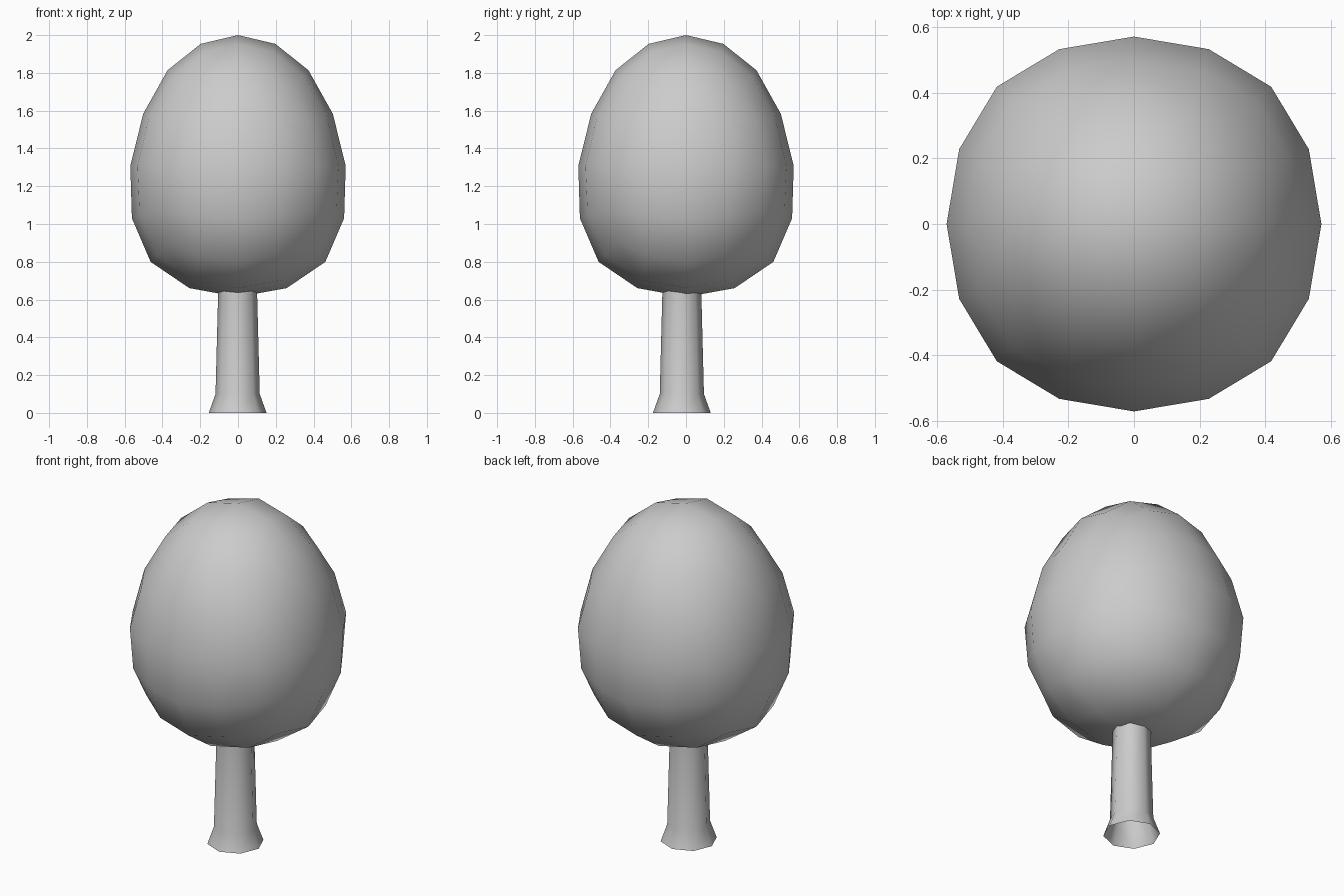
import bpy, bmesh, math

if "Cube" in bpy.data.objects:
    bpy.data.objects.remove(bpy.data.objects["Cube"])


def finish(name, bm):
    bmesh.ops.recalc_face_normals(bm, faces=bm.faces)
    for f in bm.faces:
        f.smooth = True
    me = bpy.data.meshes.new(name)
    bm.to_mesh(me)
    bm.free()
    ob = bpy.data.objects.new(name, me)
    bpy.context.collection.objects.link(ob)
    return ob


# Crown: tapered box rounded into an egg by two subdivision levels
bm = bmesh.new()
bmesh.ops.create_cube(bm, size=2)
for v in bm.verts:
    half = 0.51 if v.co.z > 0 else 0.788
    v.co = (v.co.x * half, v.co.y * half, 1.307 + v.co.z * 0.789)
crown = finish("crown", bm)
sub = crown.modifiers.new("round", 'SUBSURF')
sub.levels = sub.render_levels = 2
sub.use_limit_surface = False

# Trunk: open eight-sided tube with a flared foot, set slightly forward
SIDES = 8
profile = [(0.153, 0.0), (0.117, 0.10), (0.102, 0.68)]
bm = bmesh.new()
rings = []
for r, z in profile:
    rings.append([bm.verts.new((r * math.cos(math.tau * i / SIDES) - 0.002,
                                r * math.sin(math.tau * i / SIDES) - 0.022, z))
                  for i in range(SIDES)])
for low, high in zip(rings, rings[1:]):
    for i in range(SIDES):
        j = (i + 1) % SIDES
        bm.faces.new((low[i], low[j], high[j], high[i]))
finish("trunk", bm)
